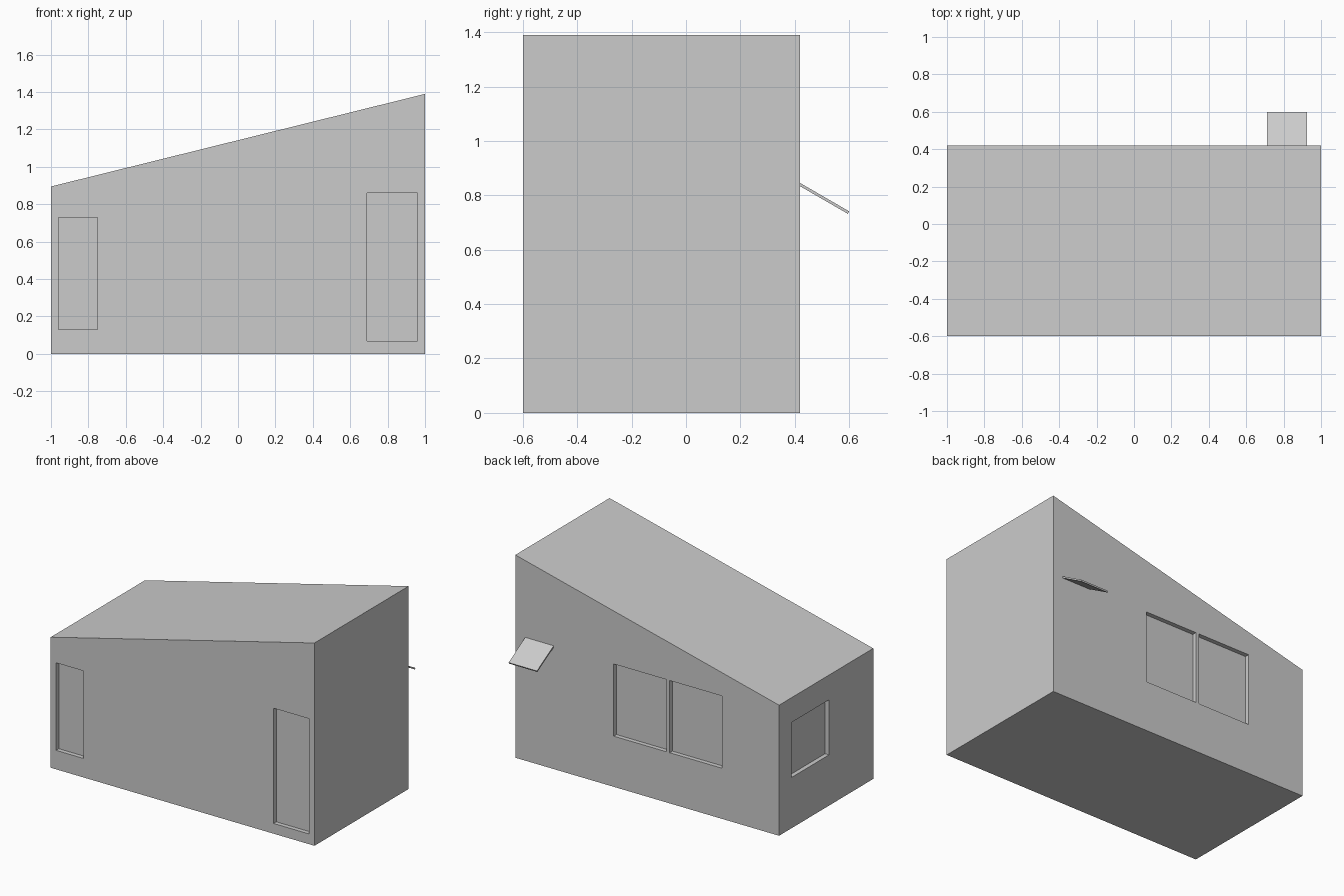
import bpy, bmesh
from mathutils import Vector

cube = bpy.data.objects.get("Cube")
if cube:
    bpy.data.objects.remove(cube, do_unlink=True)

# Single plain grey finish
grey = bpy.data.materials.new("plain_grey")
grey.use_nodes = True
grey.diffuse_color = (0.6, 0.6, 0.6, 1)
bsdf = next(n for n in grey.node_tree.nodes if n.type == 'BSDF_PRINCIPLED')
bsdf.inputs["Base Color"].default_value = (0.6, 0.6, 0.6, 1)

FRONT, BACK, SIDE = -0.6, 0.42, -1.0
DEPTH = 0.03  # how far windows and door sit inside the walls


def prism(name, points, offset):
    """Extrude a flat outline along an offset into a closed solid."""
    bm = bmesh.new()
    face = bm.faces.new([bm.verts.new(p) for p in points])
    new = bmesh.ops.extrude_face_region(bm, geom=[face], use_keep_orig=True)["geom"]
    verts = [v for v in new if isinstance(v, bmesh.types.BMVert)]
    bmesh.ops.translate(bm, verts=verts, vec=Vector(offset))
    bmesh.ops.recalc_face_normals(bm, faces=bm.faces)
    mesh = bpy.data.meshes.new(name)
    bm.to_mesh(mesh)
    bm.free()
    mesh.materials.append(grey)
    obj = bpy.data.objects.new(name, mesh)
    bpy.context.collection.objects.link(obj)
    return obj


def box(name, low, high):
    (x0, y0, z0), (x1, y1, z1) = low, high
    base = [(x0, y0, z0), (x1, y0, z0), (x1, y1, z0), (x0, y1, z0)]
    return prism(name, base, (0, 0, z1 - z0))


# House body with a single-slope roof
profile = [(-1, 0), (1, 0), (1, 1.39), (-1, 0.895)]
house = prism("house_body", [(x, FRONT, z) for x, z in profile], (0, BACK - FRONT, 0))

# Recessed openings: name, wall, horizontal range, height range
openings = [
    ("front_window", "front", -0.96, -0.75, 0.13, 0.73),
    ("front_door", "front", 0.69, 0.96, 0.07, 0.86),
    ("back_window_a", "back", -0.145, 0.254, 0.347, 0.842),
    ("back_window_b", "back", -0.568, -0.17, 0.347, 0.842),
    ("side_window", "side", -0.12, 0.283, 0.348, 0.725),
]
for name, wall, a, b, low, high in openings:
    if wall == "front":
        cutter = box(name + "_cutter", (a, FRONT - 0.1, low), (b, FRONT + DEPTH, high))
    elif wall == "back":
        cutter = box(name + "_cutter", (a, BACK - DEPTH, low), (b, BACK + 0.1, high))
    else:
        cutter = box(name + "_cutter", (SIDE - 0.1, a, low), (SIDE + DEPTH, b, high))
    cut = house.modifiers.new(name, 'BOOLEAN')
    cut.operation = 'DIFFERENCE'
    cut.solver = 'EXACT'
    cut.object = cutter

# Bake the cuts and drop the cutters
graph = bpy.context.evaluated_depsgraph_get()
house.data = bpy.data.meshes.new_from_object(house.evaluated_get(graph))
cutters = [m.object for m in house.modifiers]
house.modifiers.clear()
for cutter in cutters:
    bpy.data.objects.remove(cutter, do_unlink=True)

# Small sloping awning on the back wall
slope = [(BACK, 0.845), (0.6, 0.741), (0.595, 0.732), (BACK, 0.833)]
prism("back_awning", [(0.71, y, z) for y, z in slope], (0.215, 0, 0))
